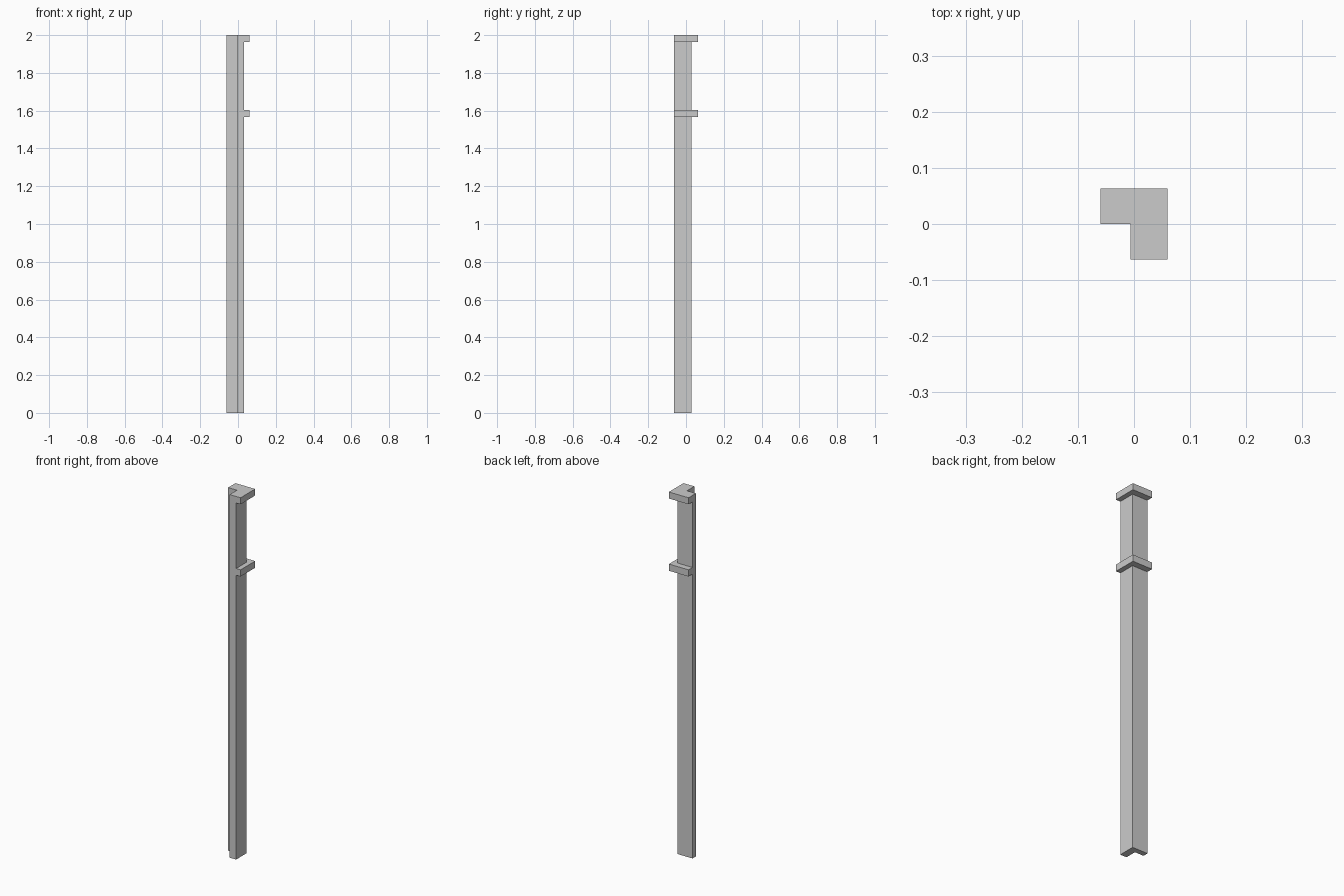
import bpy
import bmesh

if "Cube" in bpy.data.objects:
    bpy.data.objects.remove(bpy.data.objects["Cube"])

X_END, Y_END = -0.06, -0.0635    # free ends of the two legs
X_IN, Y_IN = -0.006, 0.0         # inner corner
X_OUT, Y_OUT = 0.033, 0.029      # outer corner of the post
X_BAND, Y_BAND = 0.06, 0.0635    # outer corner of the bands


def angle_piece(name, inner, outer, z0, z1):
    """Extrude an L-shaped section between two corner points."""
    (xi, yi), (xo, yo) = inner, outer
    profile = [(X_END, yi), (xi, yi), (xi, Y_END),
               (xo, Y_END), (xo, yo), (X_END, yo)]
    bm = bmesh.new()
    face = bm.faces.new([bm.verts.new((x, y, z0)) for x, y in profile])
    ext = bmesh.ops.extrude_face_region(bm, geom=[face], use_keep_orig=True)
    top = [g for g in ext["geom"] if isinstance(g, bmesh.types.BMVert)]
    bmesh.ops.translate(bm, verts=top, vec=(0, 0, z1 - z0))
    bmesh.ops.recalc_face_normals(bm, faces=bm.faces)
    mesh = bpy.data.meshes.new(name)
    bm.to_mesh(mesh)
    bm.free()
    obj = bpy.data.objects.new(name, mesh)
    bpy.context.collection.objects.link(obj)
    return obj


# Corner post
angle_piece("corner_post", (X_IN, Y_IN), (X_OUT, Y_OUT), 0.0, 2.0)

# Raised bands wrapping the outer faces
for name, z0, z1 in (("middle_band", 1.566, 1.603), ("top_band", 1.964, 2.0)):
    angle_piece(name, (X_OUT, Y_OUT), (X_BAND, Y_BAND), z0, z1)
